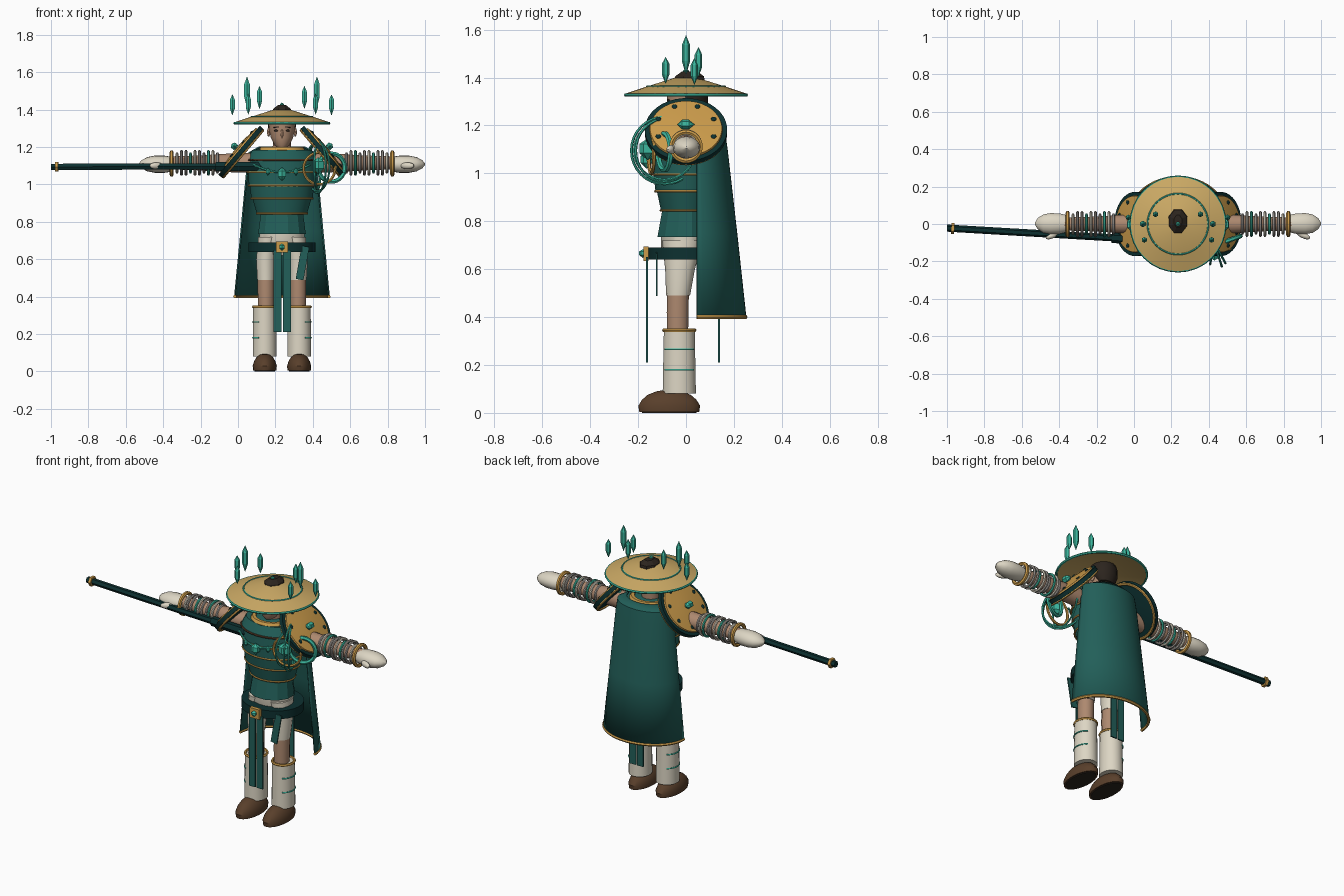
import bpy, bmesh, math
from math import sin, cos, pi, radians
from mathutils import Matrix, Vector

cube = bpy.data.objects.get("Cube")
if cube:
    bpy.data.objects.remove(cube, do_unlink=True)

CX = 0.235  # the body stands off centre, because of the long staff
smooth_parts = []


def material(name, r, g, b):
    mat = bpy.data.materials.new(name)
    mat.use_nodes = True
    mat.diffuse_color = (r, g, b, 1)
    for node in mat.node_tree.nodes:
        if node.type == 'BSDF_PRINCIPLED':
            node.inputs["Base Color"].default_value = (r, g, b, 1)
    return mat


teal = material("teal cloth", 0.016, 0.115, 0.1)
dark = material("dark teal lacquer", 0.004, 0.03, 0.03)
gold = material("gold trim", 0.6, 0.33, 0.07)
straw = material("straw gold", 0.6, 0.4, 0.13)
cream = material("cream cloth", 0.72, 0.67, 0.55)
skin = material("skin", 0.42, 0.25, 0.16)
jade = material("jade", 0.045, 0.47, 0.34)
brown = material("brown leather", 0.1, 0.05, 0.024)
hair = material("dark hair", 0.025, 0.018, 0.013)
grey = material("grey wrap", 0.4, 0.37, 0.34)


def add(name, mesh, mat, smooth=True):
    obj = bpy.data.objects.new(name, mesh)
    bpy.context.collection.objects.link(obj)
    if not mesh.materials:
        mesh.materials.append(mat)
    if smooth:
        smooth_parts.append(obj)
    return obj


def loft(name, sections, mat, sides=24, axis='Z', matrix=None, smooth=True):
    """Solid through elliptical sections: (position, centre a, centre b, radius a, radius b)."""
    bm = bmesh.new()
    rings = []
    for t, ca, cb, ra, rb in sections:
        ring = []
        for i in range(sides):
            ang = 2 * pi * (i + 0.5) / sides
            a, b = ca + ra * cos(ang), cb + rb * sin(ang)
            ring.append(bm.verts.new((a, b, t) if axis == 'Z' else (t, a, b)))
        rings.append(ring)
    for low, high in zip(rings, rings[1:]):
        for i in range(sides):
            j = (i + 1) % sides
            bm.faces.new((low[i], low[j], high[j], high[i]))
    bm.faces.new(rings[0])
    bm.faces.new(rings[-1])
    bmesh.ops.recalc_face_normals(bm, faces=bm.faces)
    if matrix:
        bm.transform(matrix)
    mesh = bpy.data.meshes.new(name)
    bm.to_mesh(mesh)
    bm.free()
    return add(name, mesh, mat, smooth)


def tube(name, points, radius, mat, cyclic=False):
    curve = bpy.data.curves.new(name, 'CURVE')
    curve.dimensions = '3D'
    curve.bevel_depth = radius
    curve.bevel_resolution = 1
    curve.use_fill_caps = True
    spline = curve.splines.new('POLY')
    spline.points.add(len(points) - 1)
    for p, co in zip(spline.points, points):
        p.co = (*co, 1)
    spline.use_cyclic_u = cyclic
    temp = bpy.data.objects.new(name, curve)
    mesh = bpy.data.meshes.new_from_object(temp)
    bpy.data.objects.remove(temp)
    mesh.materials.clear()
    return add(name, mesh, mat)


def ring(name, centre, ra, rb, radius, mat, turn=None):
    turn = turn or Matrix()
    pts = [Vector(centre) + turn @ Vector((ra * cos(2 * pi * i / 32), rb * sin(2 * pi * i / 32), 0))
           for i in range(32)]
    return tube(name, pts, radius, mat, True)


def rot(axis, degrees):
    return Matrix.Rotation(radians(degrees), 4, axis)


def box(name, centre, size, mat, turn=None):
    bm = bmesh.new()
    bmesh.ops.create_cube(bm, size=1)
    bm.transform(Matrix.Translation(centre) @ (turn or Matrix()) @ Matrix.Diagonal((*size, 1)))
    mesh = bpy.data.meshes.new(name)
    bm.to_mesh(mesh)
    bm.free()
    return add(name, mesh, mat, False)


def gem(name, centre, height, radius, mat=jade, turn=None):
    h = height / 2
    place = Matrix.Translation(centre) @ (turn or Matrix())
    secs = [(z, 0, 0, r, r) for z, r in ((-h, 0.001), (-h / 3, radius), (h / 2, radius), (h, 0.001))]
    return loft(name, secs, mat, 6, matrix=place, smooth=False)


def blob(name, centre, size, mat, turn=None):
    secs = [(-cos(pi * i / 10), 0, 0, sin(pi * i / 10) + 0.001, sin(pi * i / 10) + 0.001) for i in range(11)]
    place = Matrix.Translation(centre) @ (turn or Matrix()) @ Matrix.Diagonal((*size, 1))
    return loft(name, secs, mat, 16, matrix=place)


# Legs, boots and arms, mirrored about the body's middle
for s, side in ((-1, "right"), (1, "left")):
    fx = CX + s * 0.092
    loft(side + "_sole", [(0, fx, -0.07, 0.055, 0.115), (0.004, fx, -0.07, 0.055, 0.115)], hair)
    loft(side + "_shoe", [(z, fx, -0.07, 0.065 * k, 0.13 * k) for z, k in
         ((0.004, 0.97), (0.03, 1), (0.055, 0.88), (0.075, 0.7), (0.09, 0.42), (0.096, 0.1))], brown)
    loft(side + "_boot", [(0.08, fx, -0.028, 0.064, 0.07), (0.345, fx, -0.028, 0.062, 0.065)], cream)
    ring(side + "_boot_trim", (fx, -0.028, 0.345), 0.06, 0.064, 0.008, gold)
    for z in (0.18, 0.265):
        arc = [(fx + s * 0.064 * cos(radians(a)), -0.028 + 0.068 * sin(radians(a)), z)
               for a in range(-60, 61, 10)]
        tube(side + "_boot_stitch", arc, 0.004, jade)
    lx = CX + s * 0.086
    loft(side + "_shin", [(0.3, lx, -0.035, 0.042, 0.045), (0.42, lx, -0.035, 0.045, 0.047),
                          (0.52, lx, -0.033, 0.045, 0.047)], skin, 12)
    loft(side + "_trouser", [(0.49, lx, -0.033, 0.047, 0.05), (0.6, lx, -0.025, 0.053, 0.062),
                             (0.72, CX + s * 0.07, -0.015, 0.058, 0.085)], cream, 14)

    def along(d):
        return CX + s * d

    loft(side + "_arm", [(along(d), 0, 1.115, r, r) for d, r in
         ((0.12, 0.055), (0.3, 0.05), (0.45, 0.04), (0.62, 0.035))], skin, 16, 'X')
    for i in range(10):
        r = 0.062 if i % 3 else 0.05
        ring(side + "_arm_wrap", (along(0.345 + i * 0.024), 0, 1.115), r, r, 0.0075,
             (grey, cream, jade, grey)[i % 4], rot('Y', 90))
    ring(side + "_cuff", (along(0.59), 0, 1.112), 0.06, 0.06, 0.011, gold, rot('Y', 90))
    loft(side + "_glove", [(along(d), 0.002, 1.108, a, b) for d, a, b in
         ((0.59, 0.045, 0.04), (0.63, 0.055, 0.046), (0.68, 0.057, 0.046), (0.72, 0.05, 0.038),
          (0.75, 0.03, 0.022), (0.765, 0.005, 0.005))], cream, 18, 'X')
    blob(side + "_thumb", (along(0.67), -0.06, 1.1), (0.04, 0.016, 0.018), cream, rot('Z', -s * 25))

    # Disc shoulder guards
    tilt = rot('Y', s * 49.7)
    place = Matrix.Translation((along(0.22), 0, 1.175)) @ tilt
    loft(side + "_guard_back", [(-0.015, 0, 0, 0.16, 0.16), (-0.012, 0, 0, 0.172, 0.172),
                                (0.012, 0, 0, 0.172, 0.172)], dark, 36, matrix=place)
    loft(side + "_guard_face", [(0.01, 0, 0, 0.153, 0.153), (0.02, 0, 0, 0.15, 0.15),
                                (0.03, 0, 0, 0.06, 0.06), (0.031, 0, 0, 0.01, 0.01)], gold, 36, matrix=place)
    ring(side + "_guard_trim", place @ Vector((0, 0, -0.016)), 0.163, 0.163, 0.008, gold, tilt)
    for i in range(8):
        a = 2 * pi * (i + 0.5) / 8
        blob(side + "_guard_stud", place @ Vector((0.125 * cos(a), 0.125 * sin(a), 0.024)),
             (0.011, 0.011, 0.005), dark, tilt)
    gem(side + "_guard_gem", place @ Vector((0, 0, 0.045)), 0.07, 0.02, turn=tilt @ rot('X', 90))

    # Floating crystals around the hat
    for d, y, z, h in ((0.187, 0, 1.495, 0.16), (0.12, 0.052, 1.465, 0.12),
                       (0.265, 0.035, 1.425, 0.11), (0.18, -0.085, 1.43, 0.11)):
        gem(side + "_crystal", (along(d), y, z), h, 0.011 + h * 0.04)

# Hips, skirt and belt
loft("hips", [(0.62, CX, -0.01, 0.08, 0.07), (0.67, CX, -0.01, 0.122, 0.095),
              (0.76, CX, -0.005, 0.122, 0.1)], cream)
loft("skirt", [(0.735, CX, -0.005, 0.132, 0.118), (0.86, CX, 0, 0.115, 0.1)], teal, 12, smooth=False)
loft("belt", [(0.64, CX, 0, 0.17, 0.15), (0.64, CX, 0, 0.18, 0.16), (0.69, CX, 0, 0.18, 0.16),
              (0.69, CX, 0, 0.17, 0.15)], dark, 32)
box("buckle", (CX, -0.167, 0.665), (0.065, 0.022, 0.06), gold)
gem("buckle_gem", (CX, -0.18, 0.665), 0.035, 0.016)
for x in (0.212, 0.262):
    box("front_sash", (x, -0.163, 0.43), (0.042, 0.008, 0.44), teal)
    box("back_sash", (x, 0.137, 0.43), (0.042, 0.008, 0.44), teal)
box("side_sash", (0.345, -0.122, 0.58), (0.042, 0.008, 0.18), teal, rot('Y', 10))

# Layered torso armour
layers = ((0.845, 0.135, 0.105), (0.925, 0.165, 0.128), (0.995, 0.178, 0.142),
          (1.065, 0.185, 0.148), (1.13, 0.187, 0.146), (1.18, 0.165, 0.12))
for low, high in zip(layers, layers[1:]):
    z, rx, ry = low
    loft("torso_plate", [(z, CX, 0, rx, ry), (high[0] + 0.004, CX, 0, high[1] - 0.005, high[2] - 0.005)], teal, 32)
    ring("torso_trim", (CX, 0, z), rx, ry, 0.0055, gold if z < 1.1 else brown)
loft("shoulder_yoke", [(1.17, CX, 0, 0.165, 0.12), (1.195, CX, 0, 0.1, 0.09)], teal)
ring("collar", (CX, 0, 1.185), 0.105, 0.1, 0.018, gold)
chain = [(CX + 0.15 * t, -0.158 + 0.05 * t * t, 1.065 + 0.04 * t * t) for t in (x / 6 for x in range(-6, 7))]
tube("necklace", chain, 0.006, jade)
gem("necklace_gem", (CX, -0.165, 1.055), 0.07, 0.025)
for s in (-1, 1):
    gem("necklace_drop", (CX + s * 0.075, -0.152, 1.068), 0.04, 0.012)

# Cape with gold hem
bm = bmesh.new()
rows = []
for z, rx, ry in ((1.2, 0.12, 0.085), (1.17, 0.175, 0.115), (1.1, 0.185, 0.125), (0.75, 0.218, 0.165), (0.4, 0.252, 0.203)):
    rows.append([bm.verts.new((CX + rx * cos(pi * i / 24), 0.045 + ry * sin(pi * i / 24), z)) for i in range(25)])
for a, b in zip(rows, rows[1:]):
    for i in range(24):
        bm.faces.new((a[i], a[i + 1], b[i + 1], b[i]))
bmesh.ops.recalc_face_normals(bm, faces=bm.faces)
hem = [v.co.copy() for v in rows[-1]]
cape_mesh = bpy.data.meshes.new("cape")
bm.to_mesh(cape_mesh)
bm.free()
cape = add("cape", cape_mesh, teal)
thick = cape.modifiers.new("thickness", 'SOLIDIFY')
thick.thickness = 0.008
thick.offset = 0
tube("cape_hem", hem, 0.009, gold)

# Head, face and hair
loft("neck", [(1.16, CX, 0.005, 0.052, 0.05), (1.26, CX, 0.005, 0.048, 0.05)], skin, 16)
loft("head", [(z, CX, y, a, b) for z, y, a, b in
     ((1.195, -0.035, 0.02, 0.025), (1.21, -0.025, 0.04, 0.046), (1.25, -0.008, 0.06, 0.068),
      (1.3, 0, 0.071, 0.08), (1.35, 0, 0.07, 0.08), (1.385, 0, 0.04, 0.05))], skin)
loft("hair_back", [(1.25, CX, 0.045, 0.05, 0.03), (1.29, CX, 0.03, 0.073, 0.062),
                   (1.34, CX, 0.015, 0.08, 0.08), (1.38, CX, 0.01, 0.06, 0.07)], hair, 16)
gem("nose", (CX, -0.08, 1.27), 0.05, 0.011, skin)
box("mouth", (CX, -0.066, 1.235), (0.034, 0.008, 0.006), brown)
for s in (-1, 1):
    blob("eye", (CX + s * 0.03, -0.07, 1.288), (0.012, 0.006, 0.006), hair)
    box("brow", (CX + s * 0.03, -0.073, 1.306), (0.03, 0.008, 0.006), hair, rot('Y', s * 8))
    blob("ear", (CX + s * 0.071, 0.005, 1.28), (0.009, 0.016, 0.024), skin)

# Wide hat with a topknot through its crown
loft("hat", [(z, CX, 0, r, r) for z, r in
     ((1.365, 0.09), (1.322, 0.248), (1.325, 0.255), (1.333, 0.253), (1.362, 0.165), (1.398, 0.05), (1.4, 0.01))], straw, 40)
ring("hat_rim", (CX, 0, 1.327), 0.252, 0.252, 0.0075, jade)
ring("hat_band", (CX, 0, 1.362), 0.162, 0.162, 0.005, jade)
loft("topknot", [(1.37, CX, 0.012, 0.062, 0.075), (1.405, CX, 0.015, 0.05, 0.065),
                 (1.425, CX, 0.015, 0.022, 0.035)], hair, 8, smooth=False)
gem("topknot_gem", (CX, 0, 1.422), 0.03, 0.012)

# Long staff with gold collar
start, end = Vector((-1, -0.022, 1.094)), Vector((0.13, -0.088, 1.097))
tube("staff", [start, end], 0.019, dark)
tube("staff_grip", [start.lerp(end, 0.78), end], 0.028, dark)
tube("staff_collar", [start.lerp(end, 0.02), start.lerp(end, 0.035)], 0.03, gold)

# Coiled whip and hoops beside the chest
for k, angle in enumerate((18, 28, -8)):
    ring("coil", (0.425, -0.09, 1.095), 0.14 - 0.009 * k, 0.145 - 0.009 * k, 0.006, jade,
         rot('Z', angle) @ rot('Y', 90))
ring("thick_hoop", (0.5, -0.09, 1.09), 0.075, 0.075, 0.012, jade, rot('Z', 20) @ rot('X', 90))
ring("gold_hoop", (0.435, -0.145, 1.085), 0.085, 0.085, 0.008, gold, rot('Z', 8) @ rot('X', 90))
gem("hoop_gem", (0.43, -0.16, 1.1), 0.09, 0.035)

# Smooth shading with sharp edges kept
bpy.ops.object.select_all(action='DESELECT')
for obj in smooth_parts:
    obj.select_set(True)
bpy.context.view_layer.objects.active = smooth_parts[0]
bpy.ops.object.shade_smooth_by_angle(angle=radians(35))
